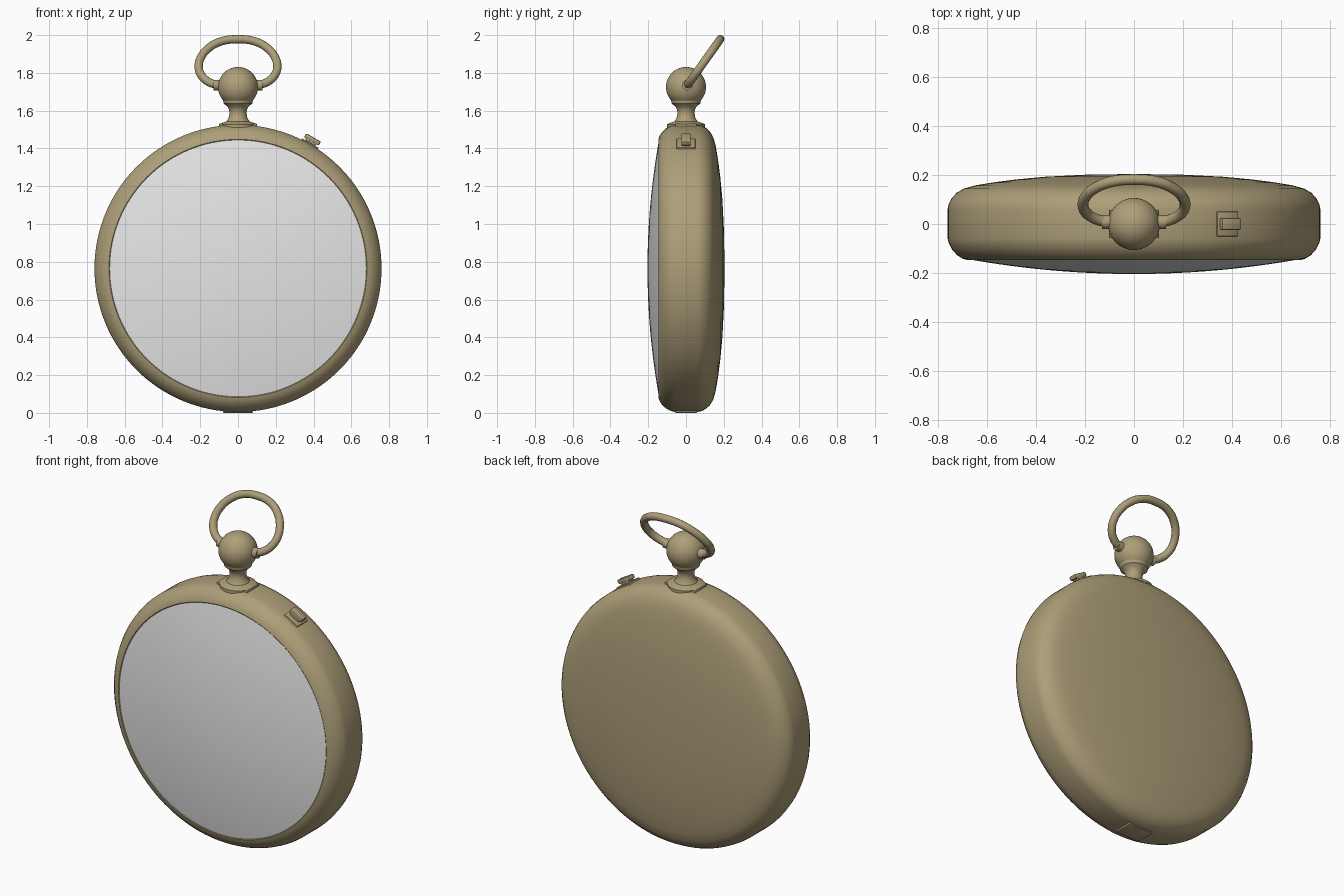
import bpy, bmesh, math
from mathutils import Matrix, Vector

if "Cube" in bpy.data.objects:
    bpy.data.objects.remove(bpy.data.objects["Cube"])

def mat(name, c):
    m = bpy.data.materials.new(name)
    m.diffuse_color = (*c, 1)
    m.use_nodes = True
    m.node_tree.nodes["Principled BSDF"].inputs["Base Color"].default_value = m.diffuse_color
    return m

BRASS = mat("antique brass", (0.42, 0.345, 0.19))
GLASS = mat("pale grey glass", (0.80, 0.80, 0.80))
CZ = 0.765  # case centre height

def finish(name, bm, m, angle=35):
    bmesh.ops.recalc_face_normals(bm, faces=bm.faces)
    me = bpy.data.meshes.new(name)
    bm.to_mesh(me)
    bm.free()
    me.materials.append(m)
    ob = bpy.data.objects.new(name, me)
    bpy.context.collection.objects.link(ob)
    bpy.ops.object.select_all(action='DESELECT')
    bpy.context.view_layer.objects.active = ob
    ob.select_set(True)
    bpy.ops.object.shade_smooth_by_angle(angle=math.radians(angle))
    return ob

def lathe(name, pts, m, axis, centre, steps=96):
    """Spin (radius, offset along axis) points round the y or z axis."""
    bm = bmesh.new()
    vs = [bm.verts.new((r, h, 0) if axis == 'Y' else (r, 0, h)) for r, h in pts]
    es = [bm.edges.new(p) for p in zip(vs, vs[1:])]
    bmesh.ops.spin(bm, geom=vs + es, cent=(0, 0, 0), steps=steps, angle=2 * math.pi,
                   axis=(0, 1, 0) if axis == 'Y' else (0, 0, 1))
    bmesh.ops.remove_doubles(bm, verts=bm.verts, dist=1e-5)
    bmesh.ops.translate(bm, verts=bm.verts, vec=centre)
    return finish(name, bm, m)

def box(name, size, centre, tilt=0, bevel=0.004):
    """Bevelled block, tilted round the case centre."""
    bm = bmesh.new()
    bmesh.ops.create_cube(bm, size=1)
    bmesh.ops.scale(bm, vec=size, verts=bm.verts)
    bmesh.ops.bevel(bm, geom=bm.edges[:], offset=bevel, segments=2, affect='EDGES', profile=0.5)
    bmesh.ops.translate(bm, verts=bm.verts, vec=centre)
    bmesh.ops.rotate(bm, verts=bm.verts, cent=(0, 0, CZ), matrix=Matrix.Rotation(tilt, 3, 'Y'))
    return finish(name, bm, BRASS)

# Case: bezel, flat rim and domed back
case = [(0.66, -0.13), (0.683, -0.146), (0.70, -0.141), (0.722, -0.127), (0.742, -0.105),
        (0.755, -0.08), (0.76, -0.06), (0.76, 0.062), (0.756, 0.082), (0.744, 0.105),
        (0.724, 0.127), (0.695, 0.144), (0.65, 0.157), (0.58, 0.169), (0.48, 0.182),
        (0.36, 0.193), (0.2, 0.201), (0, 0.204)]
lathe("case", case, BRASS, 'Y', (0, 0, CZ), 128)

# Domed glass
R = 0.681
glass = [(R * i / 16, -0.143 - 0.061 * (1 - (i / 16) ** 2)) for i in range(17)]
lathe("glass", glass, GLASS, 'Y', (0, 0, CZ), 128)

# Neck, with the flared foot and collar under the ball
neck = [(0, 1.50), (0.10, 1.50), (0.10, 1.528), (0.085, 1.535), (0.062, 1.543), (0.05, 1.56),
        (0.045, 1.585), (0.047, 1.605), (0.056, 1.622), (0.075, 1.637), (0.08, 1.66), (0, 1.68)]
lathe("neck", neck, BRASS, 'Z', (0, 0, 0), 48)

# Ball crown
bm = bmesh.new()
bmesh.ops.create_uvsphere(bm, u_segments=48, v_segments=24, radius=0.106)
bmesh.ops.translate(bm, verts=bm.verts, vec=(0, 0, 1.725))
finish("ball_crown", bm, BRASS)

# Seat under the neck, and hinge plate at the bottom
box("neck_seat", (0.20, 0.116, 0.04), (0, 0, 1.511))
box("bottom_plate", (0.16, 0.116, 0.03), (0, 0, 0.015))

# Release button on the upper right rim
A = math.radians(30)
box("button_base", (0.10, 0.10, 0.02), (0, 0, CZ + 0.757), A)
box("button_stem", (0.06, 0.045, 0.05), (0, 0, CZ + 0.773), A)
box("button_cap", (0.09, 0.05, 0.025), (0, 0, CZ + 0.788), A, 0.007)

# Bow: tilted open ring, half path mirrored
half = [(0.08, 0.004), (0.12, 0.008), (0.165, 0.032), (0.198, 0.076), (0.208, 0.126),
        (0.197, 0.182), (0.16, 0.24), (0.092, 0.287)]
path = half + [(0, 0.302)] + [(-x, t) for x, t in reversed(half)]
cu = bpy.data.curves.new("bow_path", 'CURVE')
cu.dimensions = '3D'
cu.bevel_depth = 0.022
cu.bevel_resolution = 5
cu.resolution_u = 8
cu.use_fill_caps = True
sp = cu.splines.new('BEZIER')
sp.bezier_points.add(len(path) - 1)
for p, (x, t) in zip(sp.bezier_points, path):
    p.co = (x, 0.006 + 0.58 * t, 1.732 + 0.815 * t)
    p.handle_left_type = p.handle_right_type = 'AUTO'
cu.materials.append(BRASS)
bow = bpy.data.objects.new("bow_ring", cu)
bpy.context.collection.objects.link(bow)

# Pivot collars where the bow meets the ball
for s, side in ((1, "right"), (-1, "left")):
    bm = bmesh.new()
    bmesh.ops.create_cone(bm, cap_ends=True, segments=24, radius1=0.028, radius2=0.028, depth=0.045)
    bmesh.ops.rotate(bm, verts=bm.verts, matrix=Matrix.Rotation(math.pi / 2, 3, 'Y'))
    bmesh.ops.translate(bm, verts=bm.verts, vec=Vector((s * 0.108, 0.008, 1.735)))
    finish("bow_pivot_" + side, bm, BRASS)
